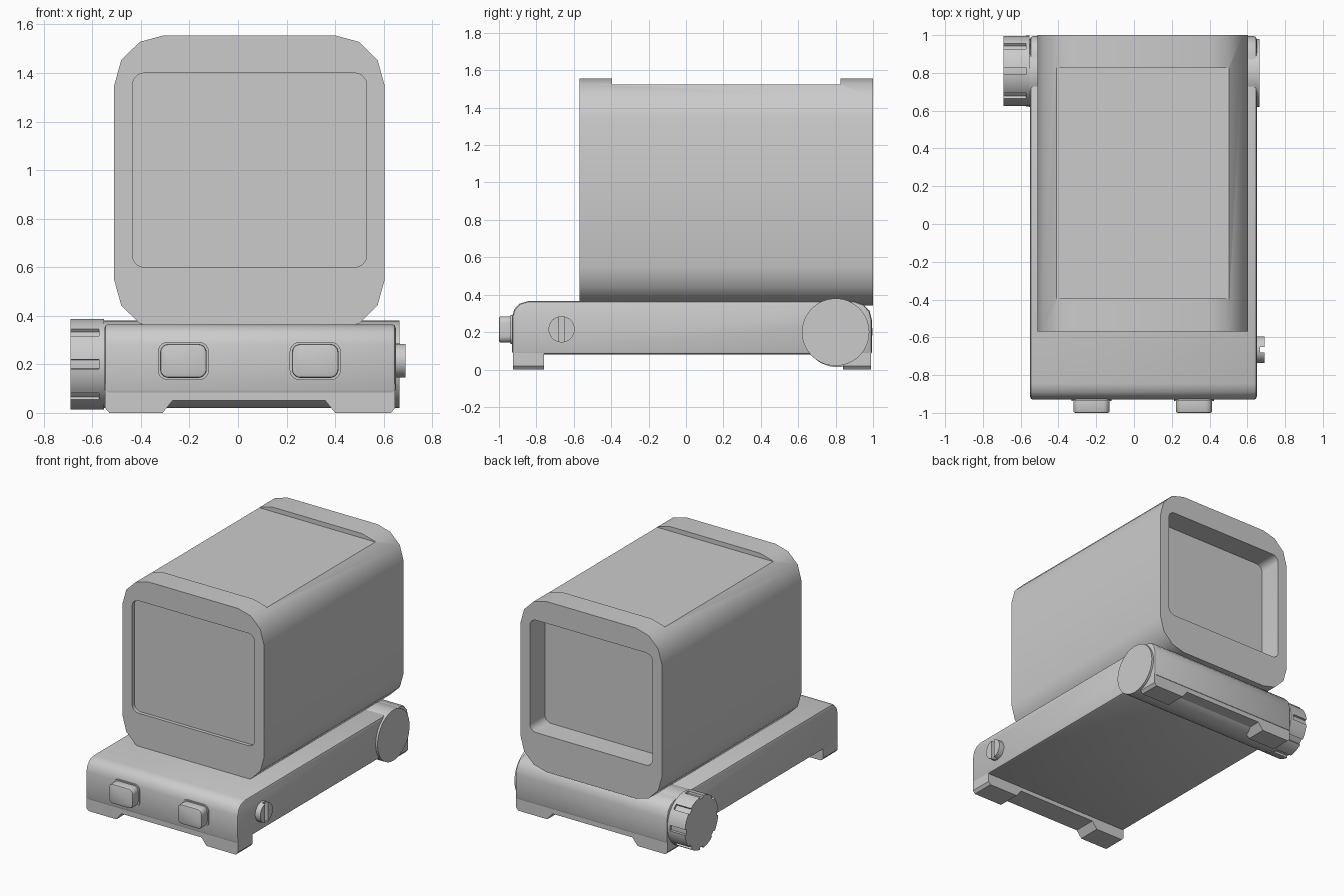
import bpy, bmesh, math

if "Cube" in bpy.data.objects:
    bpy.data.objects.remove(bpy.data.objects["Cube"])

grey = bpy.data.materials.new("plain grey")
grey.diffuse_color = (0.6, 0.6, 0.6, 1)
grey.use_nodes = True
grey.node_tree.nodes["Principled BSDF"].inputs["Base Color"].default_value = grey.diffuse_color


def prism(name, axis, pts, a, b, bevel=0, smooth=35):
    """Extrude a 2D outline along x (pts are y,z) or y (pts are x,z)."""
    bm = bmesh.new()
    place = (lambda u, v, t: (t, u, v)) if axis == "x" else (lambda u, v, t: (u, t, v))
    lo = [bm.verts.new(place(u, v, a)) for u, v in pts]
    hi = [bm.verts.new(place(u, v, b)) for u, v in pts]
    n = len(pts)
    bm.faces.new(lo)
    bm.faces.new(hi[::-1])
    for i in range(n):
        j = (i + 1) % n
        bm.faces.new((lo[i], hi[i], hi[j], lo[j]))
    bmesh.ops.recalc_face_normals(bm, faces=bm.faces[:])
    me = bpy.data.meshes.new(name)
    bm.to_mesh(me)
    bm.free()
    me.materials.append(grey)
    ob = bpy.data.objects.new(name, me)
    bpy.context.collection.objects.link(ob)
    select(ob)
    if bevel:
        m = ob.modifiers.new("edge", "BEVEL")
        m.width, m.segments = bevel, 2
        m.limit_method, m.angle_limit = "ANGLE", math.radians(60)
        bpy.ops.object.modifier_apply(modifier=m.name)
    bpy.ops.object.shade_smooth_by_angle(angle=math.radians(smooth))
    return ob


def select(ob):
    bpy.ops.object.select_all(action="DESELECT")
    ob.select_set(True)
    bpy.context.view_layer.objects.active = ob


def cut(ob, cutter):
    cutter.hide_render = True
    select(ob)
    m = ob.modifiers.new("cut", "BOOLEAN")
    m.operation, m.solver, m.object = "DIFFERENCE", "EXACT", cutter
    bpy.ops.object.modifier_apply(modifier=m.name)
    bpy.data.objects.remove(cutter)


def arc(cx, cy, r, a0, a1, n):
    return [(cx + r * math.cos(math.radians(a0 + (a1 - a0) * i / n)),
             cy + r * math.sin(math.radians(a0 + (a1 - a0) * i / n))) for i in range(n + 1)]


def round_rect(x0, x1, z0, z1, r):
    return (arc(x1 - r, z1 - r, r, 0, 90, 5) + arc(x0 + r, z1 - r, r, 90, 180, 5)
            + arc(x0 + r, z0 + r, r, 180, 270, 5) + arc(x1 - r, z0 + r, r, 270, 360, 5))


# hood: faceted rounded box with a shallow top cut and window recesses
cx, cz = 0.047, 0.948
quarter = [(0.557, 0.40), (0.528, 0.505), (0.452, 0.58), (0.352, 0.607)]
outline = (quarter + [(-x, z) for x, z in quarter[::-1]]
           + [(-x, -z) for x, z in quarter] + [(x, -z) for x, z in quarter[::-1]])
hood = prism("hood", "y", [(cx + x, cz + z) for x, z in outline], -0.57, 1.0)
cut(hood, prism("top_cutter", "y", [(-0.8, 1.523), (0.8, 1.523), (0.8, 1.7), (-0.8, 1.7)], -0.395, 0.825))
window = round_rect(-0.435, 0.53, 0.6, 1.4, 0.05)
cut(hood, prism("front_window_cutter", "y", window, -0.7, -0.545))
cut(hood, prism("rear_window_cutter", "y", window, 0.83, 1.2))
select(hood)
bpy.ops.object.shade_smooth_by_angle(angle=math.radians(35))

# base body
side = [(-0.93, 0.08), (-0.93, 0.28), (-0.918, 0.322), (-0.89, 0.352), (-0.845, 0.365),
        (0.90, 0.365), (0.95, 0.347), (0.982, 0.312), (0.995, 0.26), (0.995, 0.08)]
prism("base_body", "x", side, -0.55, 0.65, bevel=0.016)

# feet with a raised lip between them, front and rear
feet = [(-0.547, 0.12), (-0.547, 0.02), (-0.53, 0.0), (-0.31, 0.0), (-0.27, 0.05),
        (0.36, 0.05), (0.40, 0.0), (0.63, 0.0), (0.647, 0.02), (0.647, 0.12)]
prism("front_feet", "y", feet, -0.925, -0.76)
prism("rear_feet", "y", feet, 0.84, 0.988)

# rear cross barrel
prism("rear_barrel", "x", arc(0.8, 0.2, 0.18, 0, 354, 59), -0.555, 0.665)

# battery knob with eight grip notches
knob = []
for k in range(8):
    a = 45 * k
    knob += arc(0.81, 0.2, 0.172, a - 6, a + 6, 2) + arc(0.81, 0.2, 0.187, a + 6, a + 39, 6)
prism("knob_grip", "x", knob, -0.69, -0.572)
prism("knob_collar", "x", arc(0.81, 0.2, 0.187, 0, 352.5, 47), -0.572, -0.552)

# front buttons
for label, x in (("left", -0.225), ("right", 0.318)):
    prism(label + "_button_rim", "y", round_rect(x - 0.105, x + 0.105, 0.136, 0.292, 0.04), -0.937, -0.90)
    prism(label + "_button", "y", round_rect(x - 0.096, x + 0.096, 0.144, 0.284, 0.035), -1.0, -0.90, bevel=0.01)

# slotted side screw
sy, sz, sr = -0.665, 0.215, 0.07
prism("screw_shank", "x", arc(sy, sz, sr, 0, 350, 35), 0.63, 0.668)
for label, mid in (("rear", 0), ("front", 180)):
    prism("screw_head_" + label, "x", arc(sy, sz, sr, mid - 78, mid + 78, 16), 0.667, 0.69)
